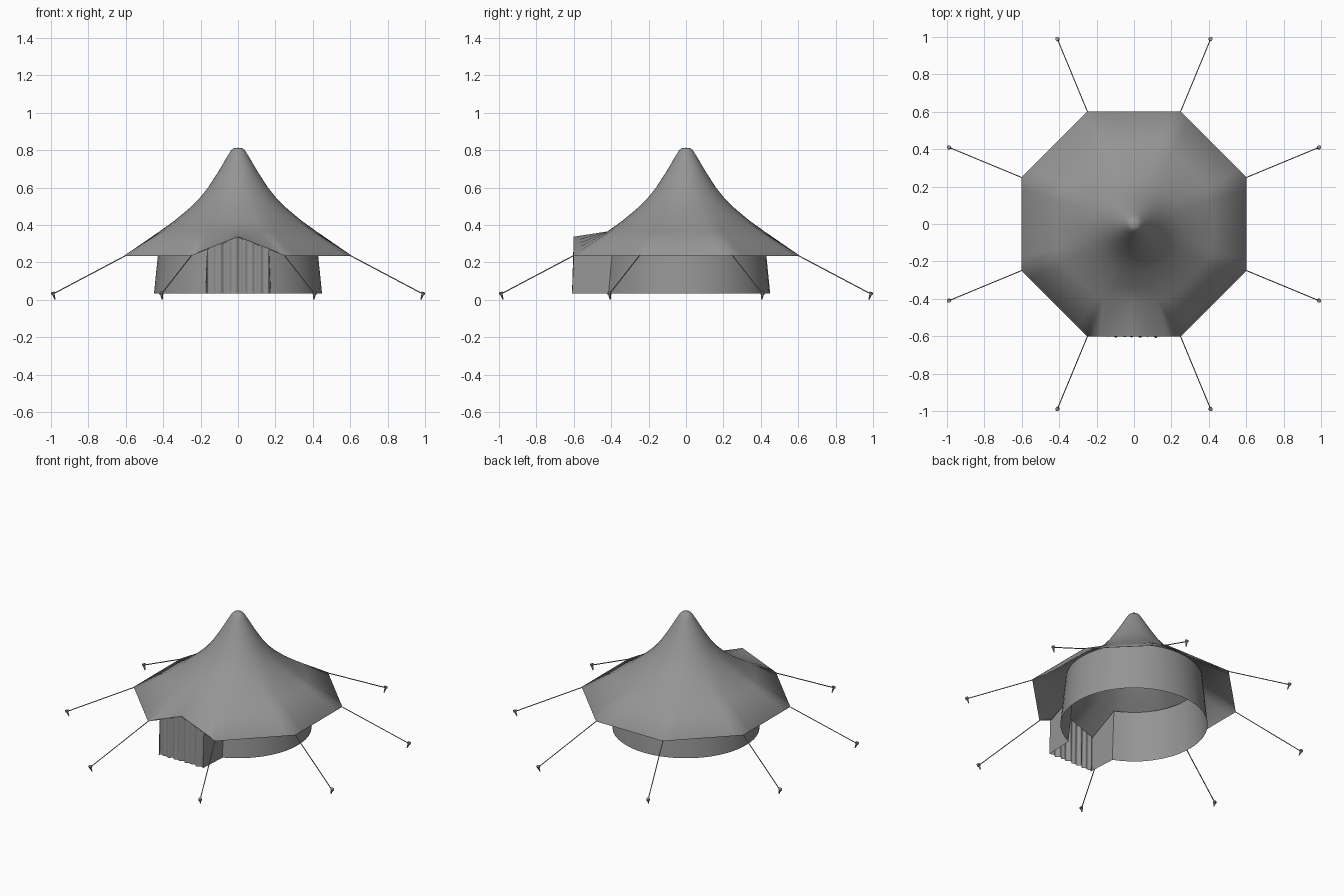
import bpy, math
from mathutils import Vector
from math import sin, cos, pi

if "Cube" in bpy.data.objects:
    bpy.data.objects.remove(bpy.data.objects["Cube"])

SEG = 64
EAVE_Z, GABLE = 0.24, 0.097

canvas = bpy.data.materials.new("dark_grey")
canvas.diffuse_color = (0.3, 0.3, 0.3, 1)
canvas.use_nodes = True
canvas.node_tree.nodes["Principled BSDF"].inputs["Base Color"].default_value = canvas.diffuse_color


def make(name, verts, faces, angle=30):
    me = bpy.data.meshes.new(name)
    me.from_pydata([tuple(v) for v in verts], [], faces)
    me.update()
    me.materials.append(canvas)
    ob = bpy.data.objects.new(name, me)
    bpy.context.collection.objects.link(ob)
    bpy.ops.object.select_all(action='DESELECT')
    ob.select_set(True)
    bpy.context.view_layer.objects.active = ob
    bpy.ops.object.shade_smooth_by_angle(angle=math.radians(angle))
    return ob


def strip(name, bottom, top, angle=30):
    # ruled surface between two matching polylines
    n = len(bottom)
    faces = [(i, i + 1, n + i + 1, n + i) for i in range(n - 1)]
    return make(name, bottom + top, faces, angle)


def rod(name, a, b, r1, r2, sides=6):
    # tapered rod between two points
    a, b = Vector(a), Vector(b)
    d = b - a
    bpy.ops.mesh.primitive_cone_add(vertices=sides, radius1=r1, radius2=r2,
                                    depth=d.length, location=(a + b) / 2)
    ob = bpy.context.object
    ob.rotation_euler = d.to_track_quat('Z', 'Y').to_euler()
    ob.name = name
    ob.data.materials.append(canvas)
    return ob


def gable(x):
    return GABLE * max(0.0, 1 - abs(x) / 0.2485)


# roof canopy: round at the peak, octagonal at the eave, front edge lifted
# rings: radius, height, octagon blend, gable lift
rings = [(0.022, 0.811, 0, 0), (0.036, 0.80, 0, 0), (0.055, 0.77, 0, 0),
         (0.107, 0.682, 0, 0), (0.16, 0.60, 0, 0), (0.208, 0.54, 0.05, 0),
         (0.265, 0.485, 0.12, 0), (0.338, 0.424, 0.28, 0), (0.42, 0.365, 0.5, 0),
         (0.602, EAVE_Z, 1, 1), (0.602, EAVE_Z - 0.005, 1, 1)]
verts, faces = [], []
for r, z, t, lift in rings:
    for i in range(SEG):
        a = 2 * pi * i / SEG
        off = (a + pi / 8) % (pi / 4) - pi / 8
        rad = r * (1 - t + t / cos(off))
        x, y = rad * cos(a), rad * sin(a)
        up = gable(x) * lift if y < -0.5 else 0
        verts.append((x, y, z + up))
for k in range(len(rings) - 1):
    for i in range(SEG):
        j = (i + 1) % SEG
        faces.append((k * SEG + i, (k + 1) * SEG + i, (k + 1) * SEG + j, k * SEG + j))
verts.append((0, 0, 0.813))
faces += [(len(verts) - 1, i, (i + 1) % SEG) for i in range(SEG)]
make("roof_canopy", verts, faces, 60)

# round wall, open at the front, running on into the porch sides
BASE = 0.033
gap = math.asin(0.175 / 0.45)
N = 40
bottom, top = [], []
for i in range(N + 1):
    a = -pi / 2 + gap + (2 * pi - 2 * gap) * i / N
    bottom.append((0.45 * cos(a), 0.45 * sin(a), BASE))
    top.append((0.417 * cos(a), 0.417 * sin(a), 0.36))
front_z = EAVE_Z + gable(0.165) - 0.012
bottom = [(0.165, -0.609, BASE)] + bottom + [(-0.165, -0.609, BASE)]
top = [(0.165, -0.6, front_z)] + top + [(-0.165, -0.6, front_z)]
strip("tent_wall", bottom, top, 25)

# pleated door curtains, meeting in the middle
for side, name in ((-1, "left_curtain"), (1, "right_curtain")):
    bottom, top = [], []
    for i in range(41):
        x = side * (0.165 - 0.168 * i / 40)
        fold = 0.006 * sin(x * 150) + 0.004 * sin(x * 83 + 1)
        bottom.append((x, -0.6 + fold, BASE))
        top.append((x, -0.597 + fold * 0.5, EAVE_Z + gable(x) - 0.003))
    strip(name, bottom, top, 60)

# guy ropes and ground pegs at every eave corner
R = 0.6 / cos(pi / 8)
for i in range(8):
    a = pi / 8 + i * pi / 4
    p = lambda r, z: (r * cos(a), r * sin(a), z)
    rod("guy_rope", p(R - 0.003, EAVE_Z - 0.002), p(1.068, 0.032), 0.003, 0.003)
    rod("peg", p(1.058, 0.001), p(1.071, 0.034), 0.003, 0.008)
    rod("peg_head", p(1.069, 0.029), p(1.073, 0.04), 0.011, 0.011, 8)
